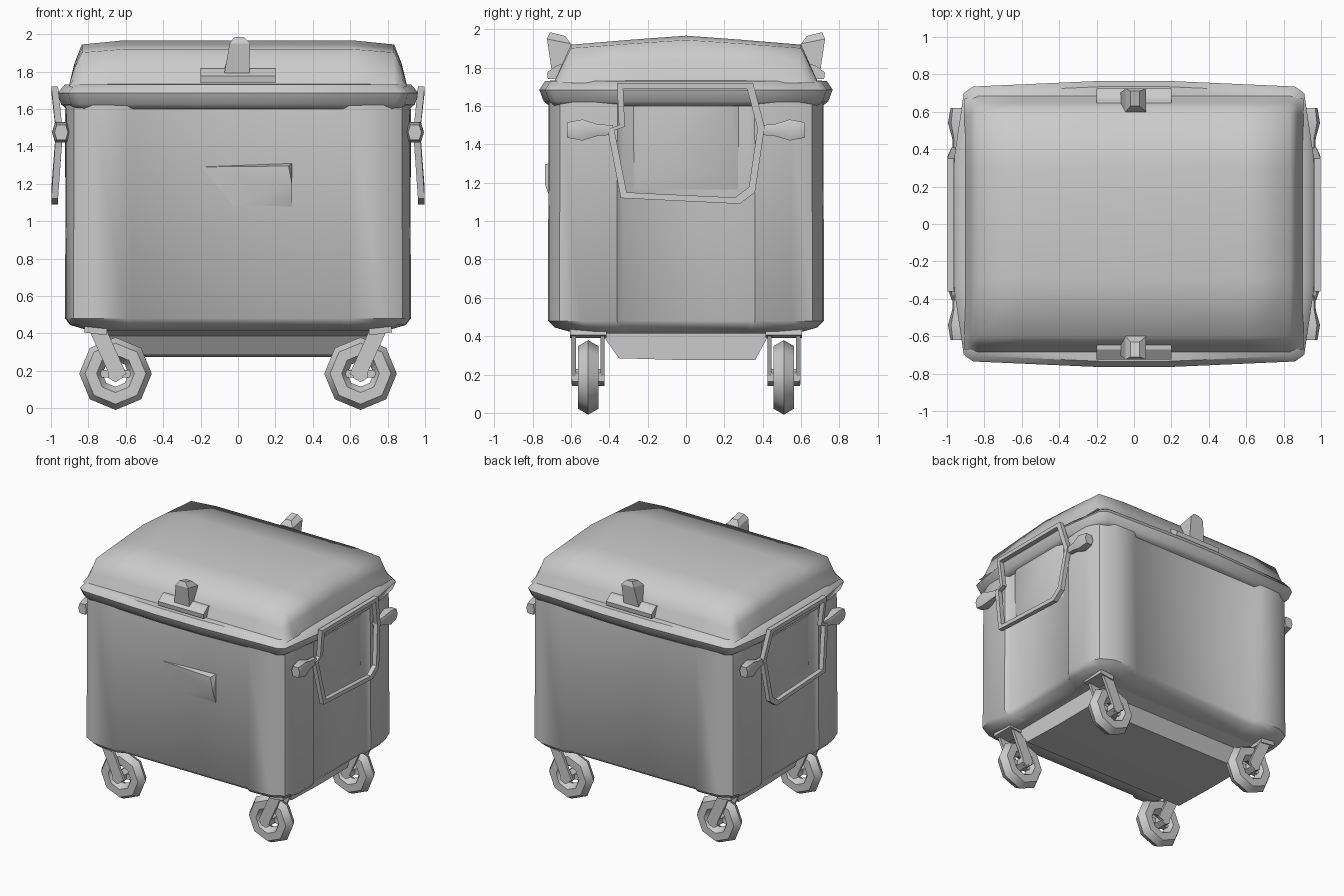
import bpy, bmesh
from math import radians, pi
from mathutils import Vector

if "Cube" in bpy.data.objects:
    bpy.data.objects.remove(bpy.data.objects["Cube"])


def finish(name, bm, angle=40):
    bmesh.ops.recalc_face_normals(bm, faces=bm.faces)
    me = bpy.data.meshes.new(name)
    bm.to_mesh(me)
    bm.free()
    ob = bpy.data.objects.new(name, me)
    bpy.context.collection.objects.link(ob)
    bpy.ops.object.select_all(action='DESELECT')
    ob.select_set(True)
    bpy.context.view_layer.objects.active = ob
    bpy.ops.object.shade_smooth_by_angle(angle=radians(angle))
    return ob


def loft(name, rings, closed=True, caps=True, angle=40, loop=False):
    """Skin a list of rings of points; loop joins the last ring to the first."""
    bm = bmesh.new()
    vs = [[bm.verts.new(p) for p in r] for r in rings]
    pairs = list(zip(vs, vs[1:])) + ([(vs[-1], vs[0])] if loop else [])
    n = len(rings[0])
    for a, b in pairs:
        for i in range(n if closed else n - 1):
            j = (i + 1) % n
            bm.faces.new((a[i], a[j], b[j], b[i]))
    if caps and not loop:
        bm.faces.new(vs[0])
        bm.faces.new(vs[-1])
    return finish(name, bm, angle)


def mirror4(quarter):
    """Complete an outline from its +x +y quarter (listed from front to side)."""
    q = quarter
    return (q + [(x, -y) for x, y in reversed(q)] + [(-x, -y) for x, y in q]
            + [(-x, y) for x, y in reversed(q)])


def stack(outline, levels):
    return [[(x * sx, y * sy, z) for x, y in outline] for sx, sy, z in levels]


def bar(name, a, b, w, h, up=(0, 1, 0)):
    """Rectangular bar from a to b; h is measured along up."""
    a, b, u = Vector(a), Vector(b), Vector(up)
    s = (b - a).cross(u).normalized() * w / 2
    u = u * h / 2
    return loft(name, [[p - s - u, p + s - u, p + s + u, p - s + u] for p in (a, b)], angle=20)


# Body with recessed panels between rounded corner posts
body = mirror4([(0.56, 0.695), (0.60, 0.72), (0.78, 0.715), (0.88, 0.66),
                (0.92, 0.55), (0.925, 0.36), (0.90, 0.33)])
loft("bin_body", stack(body, [(0.86, 0.80, 0.415), (0.97, 0.95, 0.445), (1, 1, 0.48),
                              (0.995, 0.995, 1.62)]))

# Flared rim
rim = mirror4([(0.18, 0.765), (0.86, 0.735), (0.91, 0.70), (0.965, 0.33)])
loft("rim", stack(rim, [(0.95, 0.93, 1.60), (0.98, 0.97, 1.625), (1, 1, 1.685),
                        (0.96, 0.96, 1.73), (0.90, 0.88, 1.735)]), angle=50)

# Domed lid: side profile lofted along x
prof = [(-0.69, 1.72), (-0.65, 1.81), (-0.60, 1.92), (-0.3, 1.945), (0, 1.967),
        (0.3, 1.945), (0.60, 1.92), (0.65, 1.81), (0.69, 1.72)]
stations = [(0.905, 0.0, 0.97), (0.875, 0.5, 0.98), (0.835, 0.91, 1), (0.61, 1, 1)]
stations = [(-x, f, s) for x, f, s in stations] + stations[::-1]
loft("lid", [[(x, y * s, 1.72 + (z - 1.72) * f) for y, z in prof] for x, f, s in stations],
     closed=False, caps=False, angle=65)

# Lid latches, front and back
for s, side in ((-1, "front"), (1, "back")):
    loft(side + "_latch_plate",
         [[(x, s * y, z) for y, z in ((0.58, 1.74), (0.72, 1.74), (0.725, 1.775), (0.67, 1.815), (0.58, 1.82))]
          for x in (-0.20, 0.20)], angle=20)
    loft(side + "_latch_knob",
         [[(x0, s * y0, z0), (x1, s * y0, z0), (x1, s * y1, z1), (x0, s * y1, z1)]
          for x0, x1, y0, z0, y1, z1 in ((-0.075, 0.06, 0.62, 1.81, 0.70, 1.78),
                                         (-0.045, 0.065, 0.60, 1.925, 0.725, 1.95),
                                         (-0.02, 0.03, 0.63, 1.965, 0.71, 1.985))], angle=20)

# Wedge-shaped grip on the front
bm = bmesh.new()
pts = [(-0.22, -0.69, 1.29), (0.29, -0.69, 1.31), (0.29, -0.69, 1.07), (-0.05, -0.69, 1.08),
       (0.27, -0.735, 1.295), (0.29, -0.735, 1.19)]
v = [bm.verts.new(p) for p in pts]
bmesh.ops.convex_hull(bm, input=v)
finish("front_grip", bm, 25)

# Rounded base pan
loft("base_pan",
     [[(x * s, y, z) for y, z in ((-0.55, 0.43), (-0.42, 0.385), (-0.35, 0.285), (0, 0.275),
                                  (0.36, 0.275), (0.42, 0.385), (0.55, 0.43))]
      for x, s in ((-0.72, 1), (0.72, 1))], angle=35)

# Side lifting frames with their pivots and raised inner panels
frame = [(-0.36, 1.72), (0.35, 1.72), (0.41, 1.49), (0.36, 1.15), (0.28, 1.09),
         (-0.34, 1.12), (-0.41, 1.48), (-0.35, 1.50)]
for s, side in ((-1, "left"), (1, "right")):
    def frame_x(z):
        return s * (0.955 + 0.025 * min(1, abs(z - 1.48) / 0.2))
    rings = []
    for y, z in frame:
        x, k = frame_x(z), 0.95
        yi, zi = y * 0.91, 1.42 + (z - 1.42) * 0.90
        rings.append([(x - 0.018, y, z), (x + 0.018, y, z), (x + 0.018, yi, zi), (x - 0.018, yi, zi)])
    loft(side + "_lift_frame", rings, loop=True, angle=20)
    loft(side + "_panel", [[(s * x, y * k, z) for y, z in
                            ((-0.30, zb), (0.30, zb), (0.30, zt), (-0.30, zt))]
                           for x, k, zb, zt in ((0.88, 1, 1.12, 1.62), (0.925, 0.75, 1.24, 1.60))],
         angle=60)
    for t, end in ((-1, "front"), (1, "back")):
        loft(f"{side}_{end}_pivot",
             [[(s * (0.945 + a * r), t * y, 1.475 + b * r) for a, b in
               ((-0.6, -1), (0.6, -1), (0.9, 0), (0.6, 1), (-0.6, 1), (-0.9, 0))]
              for y, r in ((0.38, 0.025), (0.46, 0.03), (0.54, 0.055), (0.62, 0.04))])

# Casters: faceted tyre, hub, slanted fork and mounting block
for sx in (-1, 1):
    for sy in (-1, 1):
        tag = ("left" if sx < 0 else "right") + ("_front" if sy < 0 else "_back")
        cx, cy, cz = sx * 0.655, sy * 0.51, 0.185
        bpy.ops.mesh.primitive_torus_add(location=(cx, cy, cz), rotation=(pi / 2, 0, 0.0),
                                         major_segments=8, minor_segments=6,
                                         major_radius=0.132, minor_radius=0.062)
        tyre = bpy.context.object
        tyre.name = tag + "_tyre"
        bpy.ops.object.shade_smooth_by_angle(angle=radians(40))
        bpy.ops.mesh.primitive_cylinder_add(vertices=6, radius=0.045, depth=0.17,
                                            location=(cx, cy, cz), rotation=(pi / 2, 0, 0))
        bpy.context.object.name = tag + "_hub"
        bar(tag + "_spoke", (cx - 0.11, cy, cz), (cx + 0.11, cy, cz), 0.04, 0.04)
        for o in (-0.075, 0.075):
            bar(f"{tag}_fork_{'outer' if o * sy > 0 else 'inner'}",
                (cx - sx * 0.02, cy + o, cz - 0.02), (sx * 0.755, cy + o, 0.43), 0.085, 0.022)
        bar(tag + "_mount", (sx * 0.70, cy, 0.415), (sx * 0.82, cy, 0.43), 0.05, 0.19)
